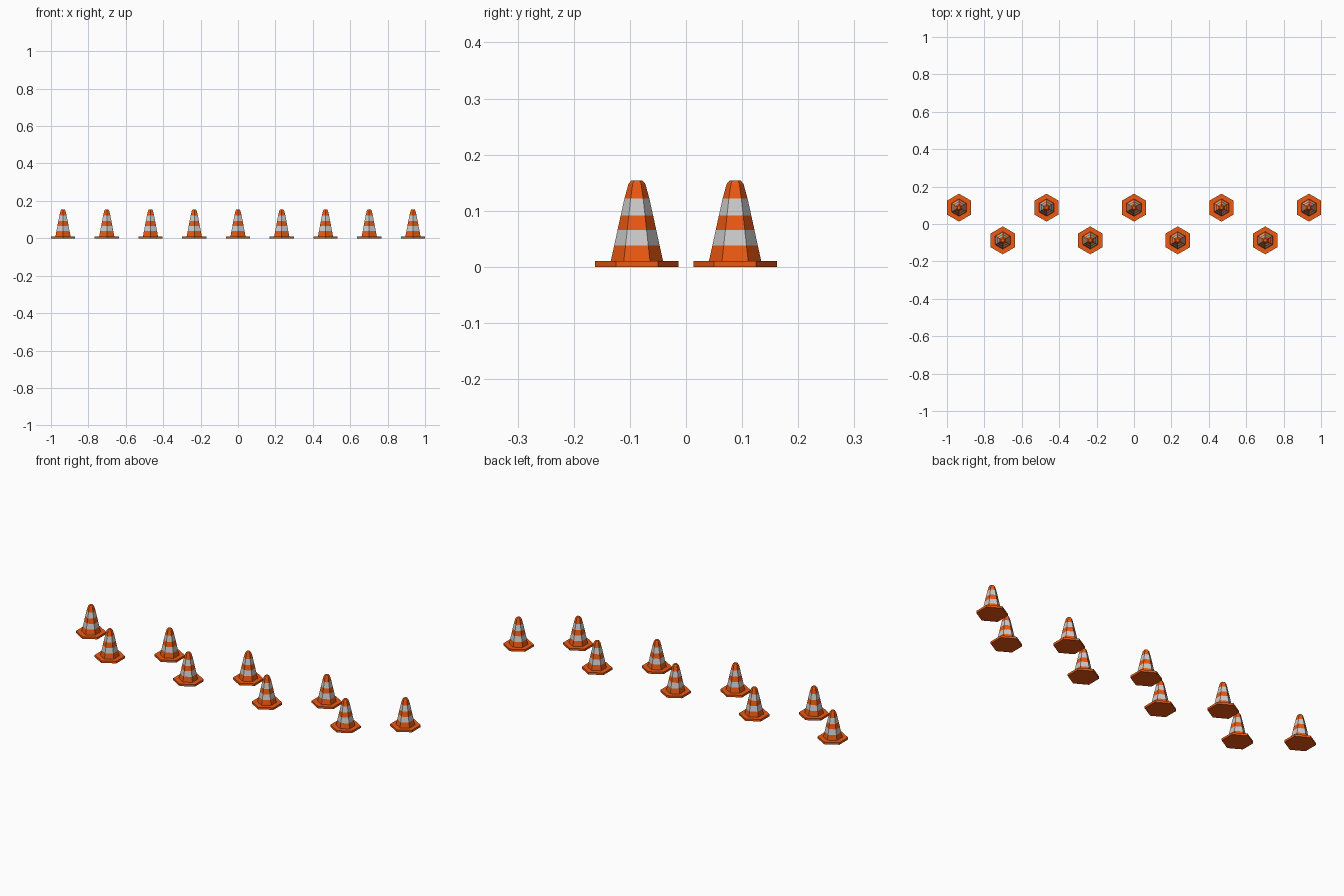
import bpy, bmesh, math

if "Cube" in bpy.data.objects:
    bpy.data.objects.remove(bpy.data.objects["Cube"])

def material(name, color):
    m = bpy.data.materials.new(name)
    m.diffuse_color = color
    m.use_nodes = True
    m.node_tree.nodes["Principled BSDF"].inputs["Base Color"].default_value = m.diffuse_color
    return m

orange = material("orange", (0.84, 0.10, 0.006, 1))
grey = material("reflective_grey", (0.52, 0.52, 0.52, 1))

# Hexagonal profile: (radius, height, material of the band above)
PROFILE = [
    (0.0745, 0.0, 0),      # base slab
    (0.0745, 0.011, 0),
    (0.0465, 0.011, 0),    # cone foot
    (0.0405, 0.038, 1),    # lower stripe
    (0.0345, 0.066, 0),
    (0.0288, 0.092, 1),    # upper stripe
    (0.0222, 0.122, 0),
    (0.0150, 0.148, 0),    # rounded tip
    (0.0100, 0.154, 0),
]

def cone_mesh(sides=6):
    bm = bmesh.new()
    rings = []
    for r, z, _ in PROFILE:
        angles = [math.pi / 2 + 2 * math.pi * i / sides for i in range(sides)]
        rings.append([bm.verts.new((r * math.cos(a), r * math.sin(a), z)) for a in angles])
    for k in range(len(rings) - 1):
        lo, hi = rings[k], rings[k + 1]
        for i in range(sides):
            j = (i + 1) % sides
            f = bm.faces.new((lo[i], lo[j], hi[j], hi[i]))
            f.material_index = PROFILE[k][2]
    bm.faces.new(rings[0][::-1])
    bm.faces.new(rings[-1])
    bmesh.ops.recalc_face_normals(bm, faces=bm.faces)
    me = bpy.data.meshes.new("traffic_cone")
    bm.to_mesh(me)
    bm.free()
    me.materials.append(orange)
    me.materials.append(grey)
    return me

# Nine cones in a zigzag of two rows
mesh = cone_mesh()
for i in range(9):
    cone = bpy.data.objects.new(f"traffic_cone_{i + 1}", mesh)
    cone.location = ((i - 4) * 0.2339, 0.0875 if i % 2 == 0 else -0.0875, 0)
    bpy.context.collection.objects.link(cone)
